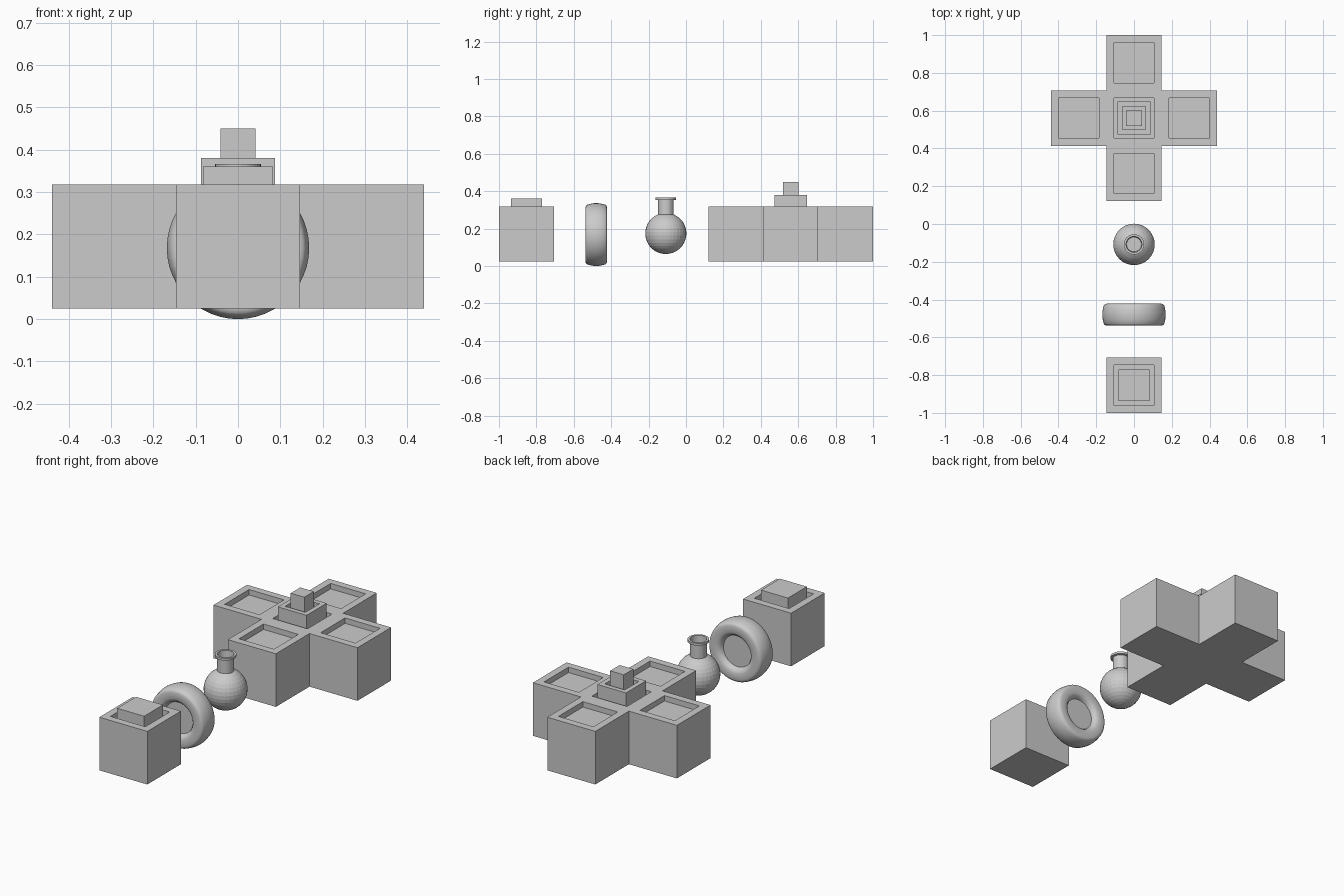
import bpy, bmesh, math
from mathutils import Vector, Matrix

if "Cube" in bpy.data.objects:
    bpy.data.objects.remove(bpy.data.objects["Cube"])

S = 0.293      # side of one cube
TOP = 0.318    # height of the cube tops


def finish(bm, name):
    bmesh.ops.recalc_face_normals(bm, faces=bm.faces)
    mesh = bpy.data.meshes.new(name)
    bm.to_mesh(mesh)
    bm.free()
    ob = bpy.data.objects.new(name, mesh)
    bpy.context.collection.objects.link(ob)
    return ob


def push(bm, face, offset):
    new = bmesh.ops.extrude_discrete_faces(bm, faces=[face])["faces"][0]
    bmesh.ops.translate(bm, verts=new.verts, vec=offset)
    return new


def terrace(bm, face, steps):
    """Repeatedly inset a top face, then raise or sink it."""
    for inset, dz in steps:
        bm.normal_update()
        bmesh.ops.inset_individual(bm, faces=[face], thickness=inset, use_even_offset=True)
        face = push(bm, face, Vector((0, 0, dz)))


def cube(y):
    bm = bmesh.new()
    bmesh.ops.create_cube(bm, size=S, matrix=Matrix.Translation((0, y, TOP - S / 2)))
    bm.normal_update()
    return bm


def lathe(name, profile, steps, matrix):
    bm = bmesh.new()
    vs = [bm.verts.new((r, 0, z)) for r, z in profile]
    es = [bm.edges.new(p) for p in zip(vs, vs[1:])]
    bmesh.ops.spin(bm, geom=vs + es, cent=(0, 0, 0), axis=(0, 0, 1),
                   angle=math.tau, steps=steps, use_duplicate=False)
    bmesh.ops.remove_doubles(bm, verts=bm.verts, dist=1e-5)
    bmesh.ops.transform(bm, matrix=matrix, verts=bm.verts)
    return finish(bm, name)


# Cross of five cubes: four trays around a stepped centre
CY = 1 - 1.5 * S
bm = cube(CY)
for f in [f for f in bm.faces if abs(f.normal.z) < 0.5]:
    push(bm, f, f.normal * S)
bm.normal_update()
for f in [f for f in bm.faces if f.normal.z > 0.5]:
    c = f.calc_center_median()
    if abs(c.x) < 0.01 and abs(c.y - CY) < 0.01:
        steps = [(0.04, -0.03), (0.019, 0.092), (0.026, -0.03), (0.02, 0.1)]
    else:
        steps = [(0.04, -0.03)]
    terrace(bm, f, steps)
finish(bm, "cross_block")

# Single cube with a raised button in a groove
bm = cube(-1 + S / 2)
top = next(f for f in bm.faces if f.normal.z > 0.5)
terrace(bm, top, [(0.04, -0.03), (0.024, 0.072)])
finish(bm, "single_block")

# Round flask with neck, rim and bore
R = 0.11
join = math.asin(0.042 / R)
ball = [(R * math.sin(a), -R * math.cos(a))
        for a in [(math.pi - join) * i / 15 for i in range(16)]]
ball[0] = (0, -R)
neck = [(0.042, 0.178), (0.054, 0.18), (0.054, 0.192), (0.042, 0.192),
        (0.039, 0.15), (0, 0.15)]
lathe("flask", ball + neck, 32, Matrix.Translation((0, -0.108, 0.174)))

# Tyre with a sunken disc on both sides
half = [(0, 0.03), (0.086, 0.03), (0.09, 0.042), (0.098, 0.052), (0.112, 0.058),
        (0.145, 0.058), (0.154, 0.055), (0.16, 0.048), (0.165, 0.028), (0.168, 0.01)]
tyre = lathe("tyre", half + [(r, -z) for r, z in reversed(half)], 48,
             Matrix.Translation((0, -0.48, 0.168)) @ Matrix.Rotation(math.pi / 2, 4, 'X'))
bpy.context.view_layer.objects.active = tyre
tyre.select_set(True)
bpy.ops.object.shade_smooth_by_angle(angle=math.radians(40))
